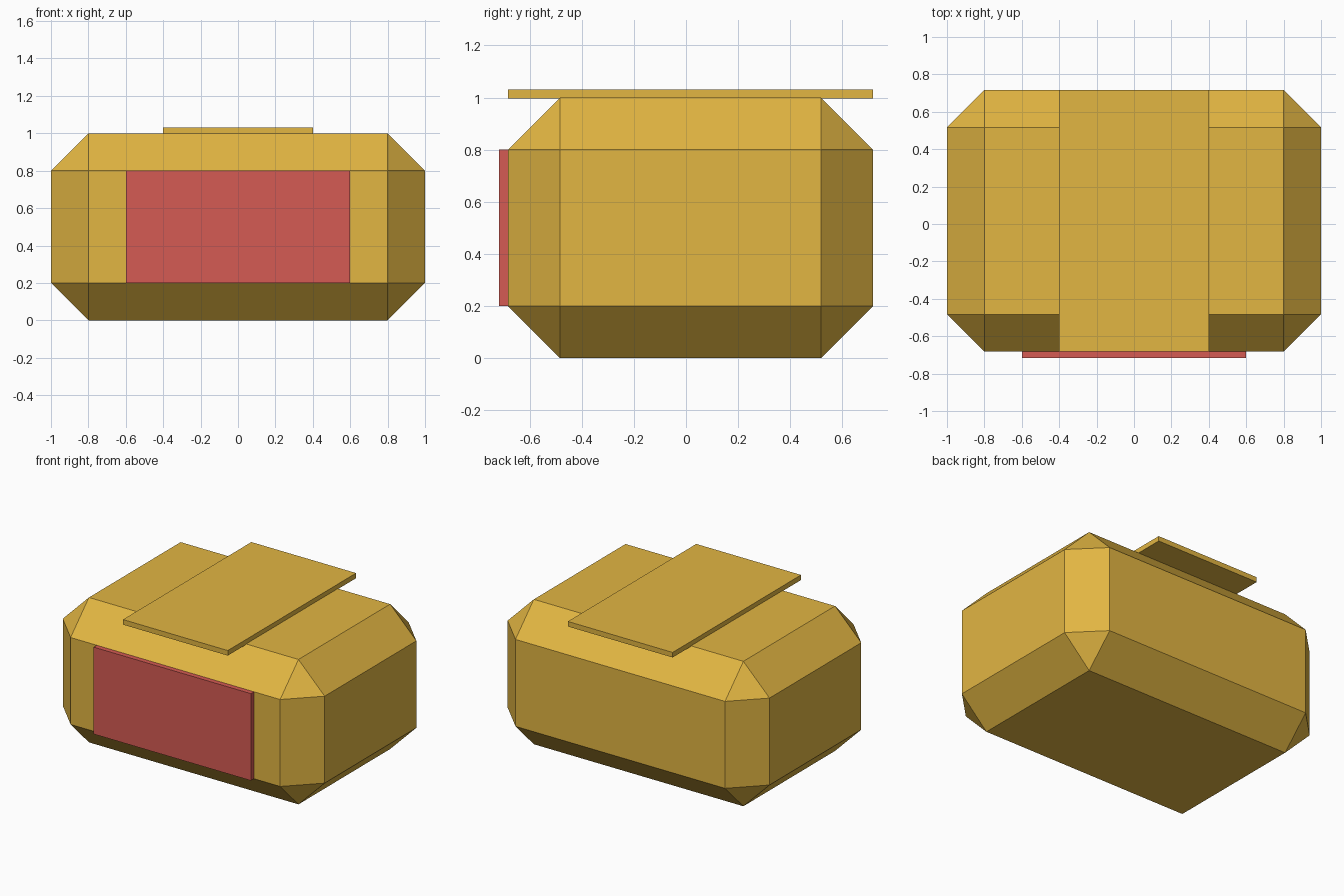
import bpy, bmesh
from mathutils import Vector

if "Cube" in bpy.data.objects:
    bpy.data.objects.remove(bpy.data.objects["Cube"])


def material(name, rgb):
    m = bpy.data.materials.new(name)
    m.diffuse_color = (*rgb, 1)
    m.use_nodes = True
    m.node_tree.nodes["Principled BSDF"].inputs["Base Color"].default_value = m.diffuse_color
    return m


gold = material("gold", (0.76, 0.465, 0.055))
red = material("red", (0.665, 0.105, 0.087))


def box(name, lo, hi, mat, chamfer=0):
    """Axis-aligned box between two corners, optionally with flat chamfered edges."""
    lo, hi = Vector(lo), Vector(hi)
    bm = bmesh.new()
    bmesh.ops.create_cube(bm, size=1)
    for v in bm.verts:
        v.co = (lo + hi) / 2 + v.co * (hi - lo)
    if chamfer:
        bmesh.ops.bevel(bm, geom=bm.edges[:], offset=chamfer, offset_type='OFFSET',
                        segments=1, affect='EDGES')
    bmesh.ops.recalc_face_normals(bm, faces=bm.faces[:])
    mesh = bpy.data.meshes.new(name)
    bm.to_mesh(mesh)
    bm.free()
    mesh.materials.append(mat)
    obj = bpy.data.objects.new(name, mesh)
    bpy.context.collection.objects.link(obj)
    return obj


FRONT, BACK = -0.683, 0.717

# Chamfered main body
box("body", (-1, FRONT, 0), (1, BACK, 1), gold, chamfer=0.2)
# Flat strip lying across the top
box("top_plate", (-0.4, FRONT, 0.996), (0.4, BACK, 1.031), gold)
# Red panel on the front face
box("front_panel", (-0.6, -0.717, 0.2), (0.6, FRONT, 0.8), red)
